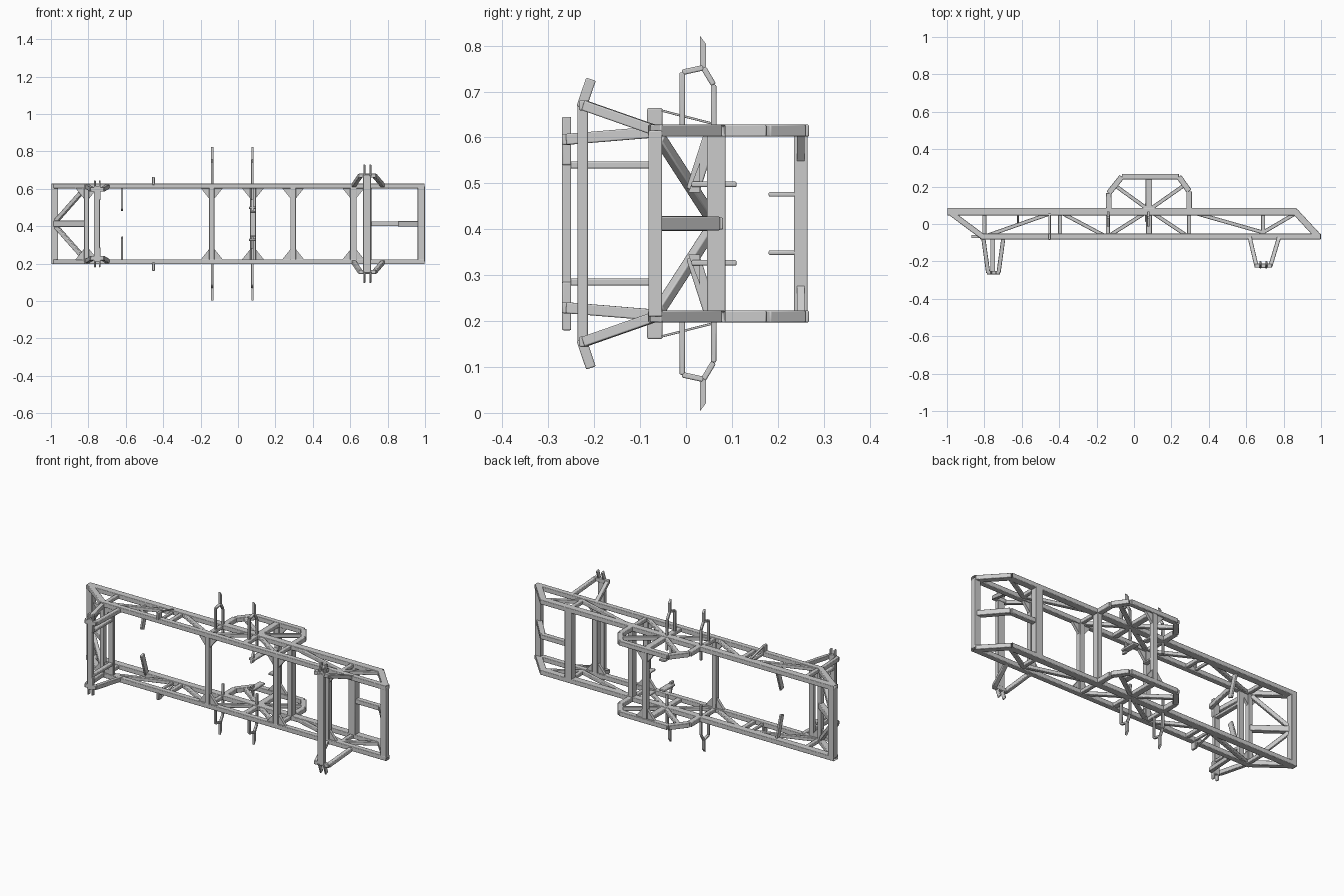
import bpy, bmesh
from mathutils import Vector, Matrix

if "Cube" in bpy.data.objects:
    bpy.data.objects.remove(bpy.data.objects["Cube"])

MID = 0.4125          # the frame is mirrored about this height
TOP, YU, YL = 0.615, 0.066, -0.067   # upper side frame height, back and front chords


def finish(bm, name, bevel):
    bmesh.ops.recalc_face_normals(bm, faces=bm.faces[:])
    me = bpy.data.meshes.new(name)
    bm.to_mesh(me)
    bm.free()
    ob = bpy.data.objects.new(name, me)
    bpy.context.collection.objects.link(ob)
    if bevel:
        m = ob.modifiers.new("round_edges", 'BEVEL')
        m.width, m.segments, m.limit_method = bevel, 2, 'ANGLE'
    return ob


def beam(name, a, b, w, h, bevel=0.003, hollow=False):
    """Square tube a-b; h is its size along z (along y for upright posts)."""
    a, b = Vector(a), Vector(b)
    d = (b - a).normalized()
    ref = Vector((0, 1, 0)) if abs(d.z) > 0.8 else Vector((0, 0, 1))
    side = ref.cross(d).normalized()
    up = d.cross(side)
    rot = Matrix((side, up, d)).transposed().to_4x4()
    bm = bmesh.new()
    bmesh.ops.create_cube(bm, size=1)
    bmesh.ops.scale(bm, vec=(w, h, (b - a).length), verts=bm.verts)
    if hollow:
        for f in [f for f in bm.faces if abs(f.normal.z) > 0.9]:
            n = f.normal.copy()
            bmesh.ops.inset_region(bm, faces=[f], thickness=0.005)
            bmesh.ops.translate(bm, verts=f.verts[:], vec=-n * 0.08)
    bm.transform(Matrix.Translation((a + b) / 2) @ rot)
    return finish(bm, name, bevel)


def flip(p):
    return (p[0], p[1], 2 * MID - p[2])


def pair(name, a, b, w, h, **k):
    beam(name + "_upper", a, b, w, h, **k)
    beam(name + "_lower", flip(a), flip(b), w, h, **k)


def chain(name, pts, w, h):
    for i in range(len(pts) - 1):
        pair(f"{name}_{i}", pts[i], pts[i + 1], w, h)


def plate(name, pts, thick):
    """Flat plate and its mirror; thick is a vector to extrude by."""
    for tag, fn in (("upper", lambda p: p), ("lower", flip)):
        bm = bmesh.new()
        f = bm.faces.new([bm.verts.new(fn(p)) for p in pts])
        r = bmesh.ops.extrude_face_region(bm, geom=[f])
        vs = [v for v in r['geom'] if isinstance(v, bmesh.types.BMVert)]
        bmesh.ops.translate(bm, verts=vs, vec=thick)
        finish(bm, f"{name}_{tag}", 0)


# side frame chords and sloped ends
pair("back_chord", (-1, YU, TOP), (0.87, YU, TOP), 0.04, 0.026, hollow=True)
pair("front_chord", (-0.82, YL, TOP), (1, YL, TOP), 0.031, 0.026, hollow=True)
pair("left_end_strut", (-0.98, 0.06, TOP), (-0.81, YL, TOP), 0.03, 0.026)
pair("right_end_strut", (0.86, 0.068, TOP), (0.985, YL, TOP), 0.035, 0.026)

# truss uprights and diagonals
for i, (x, w) in enumerate(((-0.8, 0.022), (-0.395, 0.022), (-0.14, 0.022),
                            (0.08, 0.03), (0.295, 0.022), (0.69, 0.022))):
    pair(f"truss_strut_{i}", (x, YL, TOP), (x, YU, TOP), w, 0.02)
for i, (x0, y0, x1, y1) in enumerate((
        (-0.8, YL, -0.42, YU), (-0.4, YU, -0.15, YL), (-0.14, YL, 0.07, YU),
        (0.09, YU, 0.29, YL), (0.3, YU, 0.69, -0.045), (0.69, -0.045, 0.88, YU))):
    pair(f"truss_diagonal_{i}", (x0, y0, TOP), (x1, y1, TOP), 0.02, 0.02)

# back hoop with its spokes
chain("back_hoop", [(-0.135, YU, TOP), (-0.135, 0.165, TOP), (-0.065, 0.253, TOP),
                    (0.24, 0.253, TOP), (0.295, 0.175, TOP), (0.295, YU, TOP)], 0.03, 0.026)
for i, (x, y) in enumerate(((-0.1, 0.205), (0.08, 0.25), (0.265, 0.205))):
    pair(f"hoop_spoke_{i}", (0.08, 0.075, TOP), (x, y, TOP), 0.035 if i == 1 else 0.02, 0.022)

# upright cross posts
for i, (x, y, w, d) in enumerate((
        (-0.98, YU, 0.036, 0.04), (-0.81, YL, 0.025, 0.03), (-0.14, YL, 0.028, 0.03),
        (0.295, YL, 0.03, 0.03), (0.295, YU, 0.03, 0.04), (0.08, 0.25, 0.03, 0.03),
        (0.617, YL, 0.034, 0.03), (0.69, YU, 0.045, 0.04), (0.98, YL, 0.038, 0.03))):
    beam(f"cross_post_{i}", (x, y, 2 * MID - TOP), (x, y, TOP), w, d)

# corner gussets
for i, (x, y) in enumerate(((-0.14, YL), (0.08, 0.25), (0.295, YL), (0.617, YL), (-0.81, YL))):
    for s in (-1, 1):
        plate(f"gusset_{i}_{'left' if s < 0 else 'right'}",
              [(x + s * 0.012, y - 0.008, 0.605), (x + s * 0.06, y - 0.008, 0.605),
               (x + s * 0.012, y - 0.008, 0.545)], (0, 0.016, 0))

# left end bracing and right end middle rail
beam("left_middle_rail", (-0.98, 0.06, MID), (-0.81, YL, MID), 0.03, 0.033)
pair("left_brace", (-0.975, 0.055, 0.425), (-0.82, -0.058, 0.6), 0.022, 0.022)
beam("right_middle_rail", (0.69, YU, MID), (0.87, YU, MID), 0.03, 0.026)
beam("right_sloped_rail", (0.865, YU, MID), (0.98, YL, MID), 0.03, 0.03)

# right front bracket
for s in (-1, 1):
    pair(f"right_bracket_leg_{s + 1}", (0.697 + s * 0.08, -0.065, 0.615),
         (0.692 + s * 0.038, -0.222, 0.67), 0.022, 0.022)
    pair(f"right_bracket_tab_{s + 1}", (0.692 + s * 0.016, -0.228, 0.665),
         (0.692 + s * 0.016, -0.207, 0.727), 0.009, 0.022)
pair("right_bracket_bar", (0.645, -0.222, 0.67), (0.738, -0.222, 0.67), 0.022, 0.022)
beam("right_bracket_post", (0.69, -0.225, 0.15), (0.69, -0.225, 0.675), 0.042, 0.022)

# left front bracket
for s in (-1, 1):
    x = -0.752
    pair(f"left_bracket_leg_{s + 1}", (x + s * 0.055, -0.065, 0.612),
         (x + s * 0.028, -0.26, 0.596), 0.022, 0.024)
    pair(f"left_bracket_tab_{s + 1}", (x + s * 0.013, -0.26, 0.54),
         (x + s * 0.013, -0.26, 0.645), 0.009, 0.02)
pair("left_bracket_bar", (-0.787, -0.26, 0.596), (-0.717, -0.26, 0.596), 0.02, 0.024)
pair("left_bracket_arm", (-0.755, -0.26, 0.54), (-0.755, YL, 0.54), 0.026, 0.015)
for y, n in ((-0.26, "outer"), (YL, "inner")):
    beam(f"left_bracket_post_{n}", (-0.755, y, 0.21), (-0.755, y, 0.615), 0.032, 0.02)

# outboard loop mounts with pointed blades
for n, x in (("left", -0.138), ("right", 0.077)):
    chain(f"{n}_loop", [(x, -0.008, 0.61), (x, -0.008, 0.742), (x, 0.038, 0.752),
                        (x, 0.06, 0.715), (x, 0.062, 0.54)], 0.014, 0.012)
    plate(f"{n}_loop_blade", [(x - 0.006, 0.03, 0.75), (x - 0.006, 0.044, 0.75),
                              (x - 0.006, 0.044, 0.803), (x - 0.006, 0.03, 0.822)], (0.012, 0, 0))

# inner tabs, hanging struts and outer brackets
pair("inner_tab", (0.077, 0.012, 0.498), (0.077, 0.11, 0.498), 0.036, 0.012)
plate("inner_tab_web", [(0.071, 0.005, 0.48), (0.071, 0.03, 0.48), (0.071, 0.03, 0.545)], (0.012, 0, 0))
pair("hoop_post_tab", (0.08, 0.18, 0.476), (0.08, 0.24, 0.476), 0.03, 0.01)
pair("hanging_strut", (-0.62, 0.055, 0.61), (-0.62, 0.015, 0.485), 0.012, 0.03)
pair("outer_block", (-0.452, -0.068, 0.62), (-0.452, -0.068, 0.664), 0.014, 0.033)
pair("outer_block_stay", (-0.452, -0.055, 0.659), (-0.452, 0.055, 0.631), 0.012, 0.005, bevel=0.001)
pair("outer_block_strut", (-0.45, YL, TOP), (-0.45, YU, TOP), 0.014, 0.014)

# smooth rounded edges, flat sides
bpy.ops.object.select_all(action='SELECT')
bpy.context.view_layer.objects.active = bpy.context.collection.objects[0]
bpy.ops.object.shade_smooth_by_angle()
